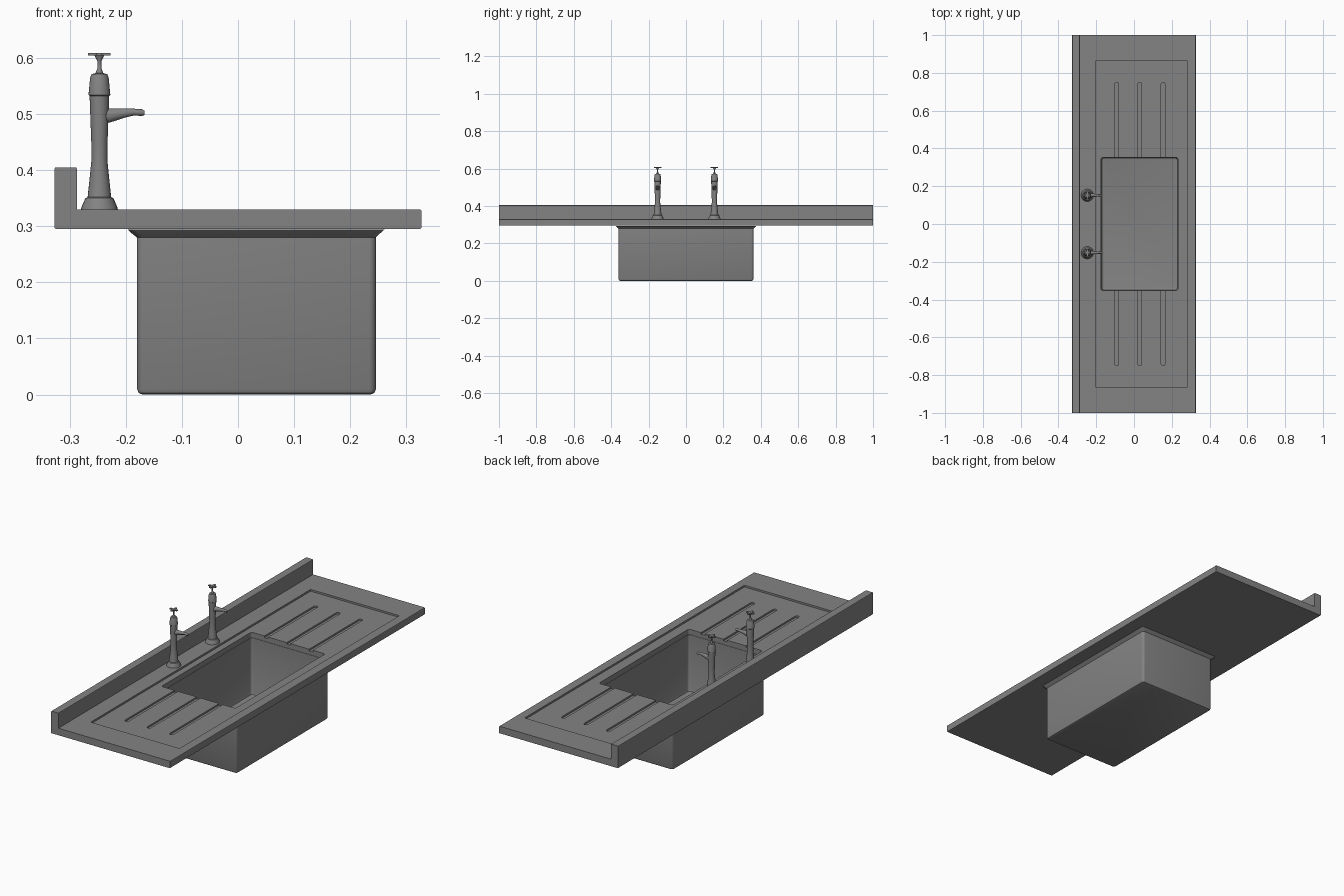
import bpy, bmesh, math
from mathutils import Vector

cube = bpy.data.objects.get("Cube")
if cube:
    bpy.data.objects.remove(cube, do_unlink=True)

steel = bpy.data.materials.new("grey_steel")
steel.use_nodes = True
GREY = (0.23, 0.23, 0.23, 1)
steel.diffuse_color = GREY
steel.node_tree.nodes["Principled BSDF"].inputs["Base Color"].default_value = GREY


def make(name, bm, smooth=True):
    """Turn a bmesh into a shaded object."""
    bmesh.ops.recalc_face_normals(bm, faces=bm.faces)
    mesh = bpy.data.meshes.new(name)
    bm.to_mesh(mesh)
    bm.free()
    mesh.materials.append(steel)
    ob = bpy.data.objects.new(name, mesh)
    bpy.context.collection.objects.link(ob)
    if smooth:
        bpy.ops.object.select_all(action='DESELECT')
        ob.select_set(True)
        bpy.context.view_layer.objects.active = ob
        bpy.ops.object.shade_smooth_by_angle(angle=math.radians(35))
    return ob


def loft(bm, rings):
    """Skin a series of closed rings and cap both ends."""
    loops = [[bm.verts.new(p) for p in ring] for ring in rings]
    for a, b in zip(loops, loops[1:]):
        n = len(a)
        for i in range(n):
            j = (i + 1) % n
            bm.faces.new((a[i], a[j], b[j], b[i]))
    bm.faces.new(loops[0])
    bm.faces.new(loops[-1])


def rounded(x0, x1, y, z, r, steps=5):
    """Rounded rectangle ring, symmetric in y."""
    ring = []
    corners = ((x1 - r, y - r), (x0 + r, y - r), (x0 + r, r - y), (x1 - r, r - y))
    for k, (cx, cy) in enumerate(corners):
        for s in range(steps + 1):
            a = (k + s / steps) * math.pi / 2
            ring.append((cx + r * math.cos(a), cy + r * math.sin(a), z))
    return ring


def block(bm, x0, x1, y0, y1, z0, z1):
    loft(bm, [[(x0, y0, z), (x1, y0, z), (x1, y1, z), (x0, y1, z)] for z in (z0, z1)])


# Worktop with upstand, as one L-shaped extrusion
BOTTOM, TOP, FLOOR = 0.295, 0.33, 0.321
profile = [(-0.327, BOTTOM), (0.327, BOTTOM), (0.327, TOP),
           (-0.287, TOP), (-0.287, 0.405), (-0.327, 0.405)]
bm = bmesh.new()
loft(bm, [[(x, y, z) for x, z in profile] for y in (-1, 1)])
edges = [e for e in bm.edges
         if abs(e.verts[0].co.y - e.verts[1].co.y) > 1
         and not (abs(e.verts[0].co.x + 0.287) < 0.001 and e.verts[0].co.z < 0.35)]
bmesh.ops.bevel(bm, geom=edges, offset=0.003, segments=2, affect='EDGES', profile=0.5)
worktop = make("worktop", bm, smooth=False)

# Cutters: drainer recess, drainage grooves, bowl opening
cutters = []
bm = bmesh.new()
block(bm, -0.205, 0.283, -0.863, 0.863, FLOOR, 0.36)
cutters.append(make("recess_cutter", bm, False))
for x in (-0.092, 0.031, 0.154):
    bm = bmesh.new()
    loft(bm, [rounded(x - 0.01, x + 0.01, 0.75, z, 0.0099) for z in (0.313, 0.35)])
    cutters.append(make("groove_cutter", bm, False))
bm = bmesh.new()
loft(bm, [rounded(-0.174, 0.232, 0.353, z, 0.01) for z in (0.25, 0.37)])
cutters.append(make("opening_cutter", bm, False))

for c in cutters:
    c.hide_render = True
    m = worktop.modifiers.new("cut", 'BOOLEAN')
    m.operation, m.solver, m.object = 'DIFFERENCE', 'EXACT', c
bpy.context.view_layer.update()
cut_mesh = bpy.data.meshes.new_from_object(
    worktop.evaluated_get(bpy.context.evaluated_depsgraph_get()))
worktop.modifiers.clear()
worktop.data = cut_mesh
for c in cutters:
    bpy.data.objects.remove(c, do_unlink=True)

# Bowl: inner floor, inner walls, flared rim, outer walls, underside
bm = bmesh.new()
loft(bm, [
    rounded(-0.160, 0.220, 0.341, 0.012, 0.008),
    rounded(-0.169, 0.229, 0.350, 0.015, 0.012),
    rounded(-0.172, 0.232, 0.353, 0.024, 0.012),
    rounded(-0.174, 0.232, 0.353, 0.294, 0.010),
    rounded(-0.196, 0.261, 0.376, 0.294, 0.015),
    rounded(-0.190, 0.254, 0.370, 0.288, 0.014),
    rounded(-0.180, 0.246, 0.361, 0.280, 0.012),
    rounded(-0.180, 0.246, 0.361, 0.010, 0.012),
    rounded(-0.177, 0.243, 0.358, 0.003, 0.010),
    rounded(-0.170, 0.236, 0.351, 0.000, 0.006),
])
make("bowl", bm)

# Taps
TAP_X = -0.247
body = [(0.033, 0.329), (0.032, 0.334), (0.025, 0.350), (0.021, 0.352),
        (0.018, 0.380), (0.014, 0.420), (0.0145, 0.450), (0.0175, 0.532),
        (0.0195, 0.534), (0.0165, 0.565), (0.014, 0.571), (0.007, 0.573),
        (0.0035, 0.582), (0.0035, 0.594), (0.009, 0.605)]
# Spout sections: x, centre z, half height, half width
spout = [(-0.245, 0.496, 0.014, 0.012), (-0.228, 0.4975, 0.0125, 0.010),
         (-0.200, 0.502, 0.008, 0.007), (-0.185, 0.5035, 0.006, 0.006),
         (-0.171, 0.5025, 0.006, 0.006), (-0.167, 0.502, 0.004, 0.004)]


def circle(centre, u, v, n=24):
    c = Vector(centre)
    return [c + Vector(u) * math.cos(2 * math.pi * i / n)
            + Vector(v) * math.sin(2 * math.pi * i / n) for i in range(n)]


for side, y in (("left", 0.152), ("right", -0.152)):
    bm = bmesh.new()
    loft(bm, [circle((TAP_X, y, z), (r, 0, 0), (0, r, 0)) for r, z in body])
    make(side + "_tap_body", bm)

    bm = bmesh.new()
    loft(bm, [circle((x, y, z), (0, w, 0), (0, 0, h), 16) for x, z, h, w in spout])
    make(side + "_tap_spout", bm)

    # Cross handle
    bm = bmesh.new()
    for lx, ly in ((0.02, 0.005), (0.005, 0.02)):
        block(bm, TAP_X - lx, TAP_X + lx, y - ly, y + ly, 0.604, 0.609)
    make(side + "_tap_handle", bm, smooth=False)
